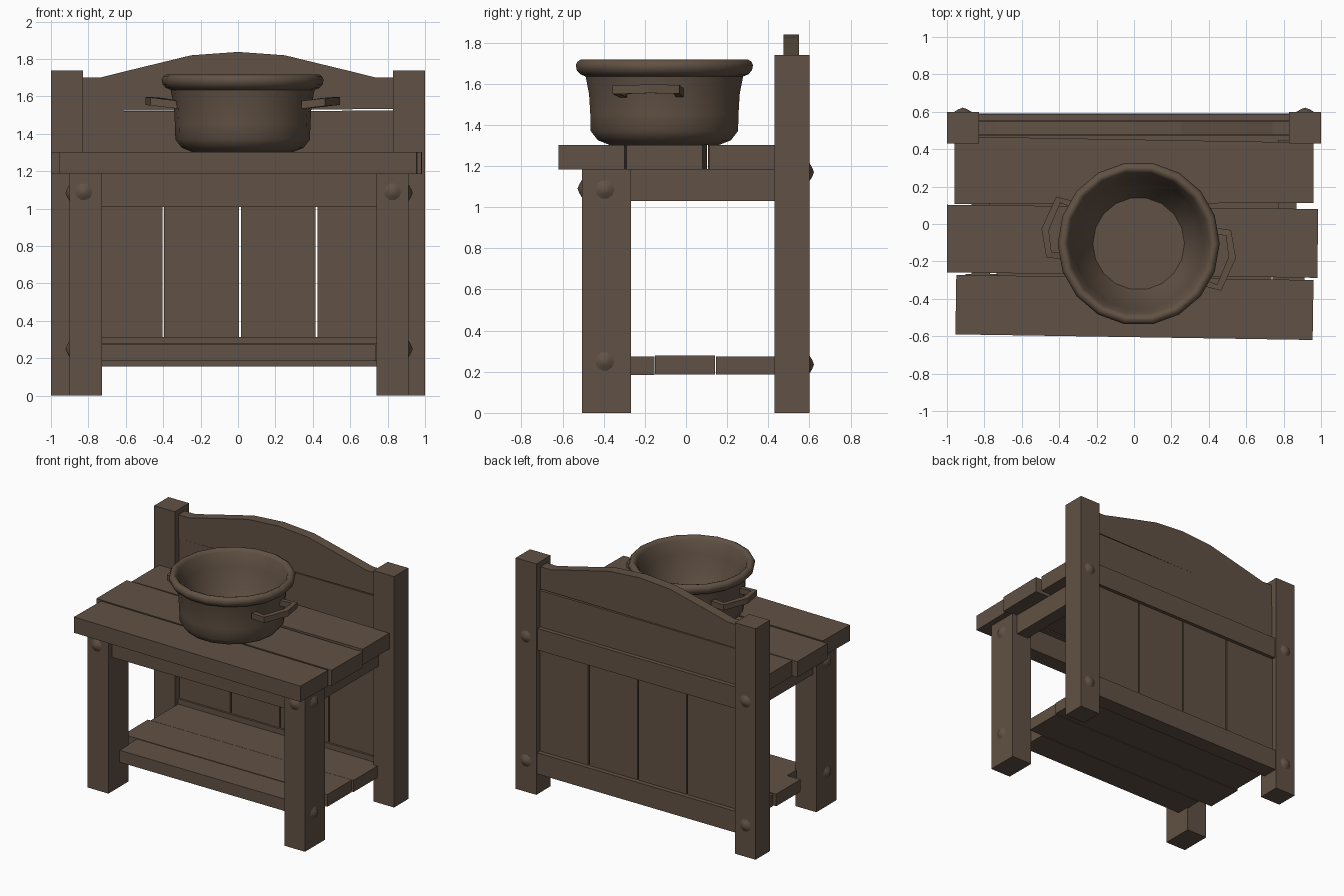
import bpy, bmesh, math
from mathutils import Vector

if "Cube" in bpy.data.objects:
    bpy.data.objects.remove(bpy.data.objects["Cube"])

wood = bpy.data.materials.new("dark brown wood")
wood.diffuse_color = (0.12, 0.083, 0.058, 1)
wood.use_nodes = True
wood.node_tree.nodes["Principled BSDF"].inputs["Base Color"].default_value = wood.diffuse_color


def finish(name, bm, smooth=None):
    bmesh.ops.recalc_face_normals(bm, faces=bm.faces)
    me = bpy.data.meshes.new(name)
    bm.to_mesh(me)
    bm.free()
    ob = bpy.data.objects.new(name, me)
    bpy.context.collection.objects.link(ob)
    me.materials.append(wood)
    if smooth:
        bpy.ops.object.select_all(action='DESELECT')
        ob.select_set(True)
        bpy.context.view_layer.objects.active = ob
        bpy.ops.object.shade_smooth_by_angle(angle=math.radians(smooth))
    return ob


def prism(name, pts, axis, a, b):
    """Extrude a 2D outline along y or z from a to b."""
    bm = bmesh.new()
    put = (lambda p, t: (p[0], t, p[1])) if axis == 'y' else (lambda p, t: (p[0], p[1], t))
    lo = [bm.verts.new(put(p, a)) for p in pts]
    hi = [bm.verts.new(put(p, b)) for p in pts]
    bm.faces.new(lo)
    bm.faces.new(hi)
    n = len(pts)
    for i in range(n):
        j = (i + 1) % n
        bm.faces.new((lo[i], lo[j], hi[j], hi[i]))
    return finish(name, bm)


def box(name, x0, x1, y0, y1, z0, z1):
    return prism(name, [(x0, y0), (x1, y0), (x1, y1), (x0, y1)], 'z', z0, z1)


def bolt(name, loc, direction):
    """Low pointed bolt head facing along direction."""
    bm = bmesh.new()
    rot = Vector(direction).to_track_quat('Z', 'Y')
    rings = []
    for r, h in ((0.046, 0.0), (0.024, 0.013)):
        rings.append([bm.verts.new(Vector(loc) + rot @ Vector(
            (r * math.cos(k * math.pi / 5), r * math.sin(k * math.pi / 5), h))) for k in range(10)])
    tip = bm.verts.new(Vector(loc) + rot @ Vector((0, 0, 0.022)))
    for k in range(10):
        m = (k + 1) % 10
        bm.faces.new((rings[0][k], rings[0][m], rings[1][m], rings[1][k]))
        bm.faces.new((rings[1][k], rings[1][m], tip))
    bm.faces.new(rings[0])
    finish(name, bm, 60)


# posts, legs, side aprons and bolts
for side, s in (("left", -1), ("right", 1)):
    xs = sorted((s * 0.828, s * 1.0))
    box(side + "_back_post", *xs, 0.43, 0.60, 0, 1.74)
    leg = (-0.90, -0.727) if s < 0 else (0.74, 0.912)
    outer = leg[0] if s < 0 else leg[1]
    box(side + "_front_leg", *leg, -0.505, -0.267, 0, 1.185)
    xs = sorted((s * 0.77, s * 0.87))
    box(side + "_side_apron", *xs, -0.30, 0.45, 1.03, 1.185)
    bolt(side + "_front_bolt", (s * 0.825, -0.505, 1.09), (0, -1, 0))
    for z in (0.25, 1.085):
        bolt(side + "_side_bolt", (outer, -0.395, z), (s, 0, 0))
    for z in (0.235, 1.17):
        bolt(side + "_back_bolt", (s * 0.915, 0.60, z), (0, 1, 0))

# front apron
box("front_apron", -0.75, 0.75, -0.46, -0.34, 1.01, 1.185)

# slightly crooked tabletop planks
planks = [
    [(-0.955, -0.59), (0.955, -0.62), (0.96, -0.30), (-0.95, -0.272)],
    [(-1.0, -0.258), (0.98, -0.288), (0.985, 0.08), (-1.0, 0.103)],
    [(-0.96, 0.108), (0.96, 0.112), (0.96, 0.435), (-0.96, 0.468)],
]
for p in planks:
    prism("tabletop_plank", p, 'z', 1.184, 1.303)

# lower shelf planks
box("shelf_front_plank", -0.735, 0.735, -0.37, -0.152, 0.185, 0.275)
box("shelf_middle_plank", -0.85, 0.85, -0.15, 0.14, 0.187, 0.278)
box("shelf_rear_plank", -0.83, 0.86, 0.147, 0.48, 0.187, 0.275)

# back: arched top board, middle board, two rails and slats
arch = [(-0.84, 1.522), (0.84, 1.533), (0.84, 1.70), (0.74, 1.70), (0.60, 1.735), (0.25, 1.82), (0, 1.838),
        (-0.25, 1.82), (-0.60, 1.735), (-0.74, 1.70), (-0.84, 1.70)]
prism("arched_back_board", arch, 'y', 0.475, 0.55)
prism("middle_back_board", [(-0.84, 1.25), (0.84, 1.25), (0.84, 1.524), (-0.84, 1.521)], 'y', 0.477, 0.556)
box("upper_back_rail", -0.84, 0.84, 0.47, 0.585, 1.085, 1.248)
box("bottom_back_rail", -0.84, 0.84, 0.47, 0.592, 0.155, 0.315)
edges = (-0.84, -0.40, 0.01, 0.42, 0.84)
for a, b in zip(edges, edges[1:]):
    box("back_slat", a + 0.005, b - 0.005, 0.485, 0.558, 0.29, 1.11)

# pot: lathed profile (radius, height), outside then inside
CX, CY, N = 0.025, -0.105, 18
profile = [(0.27, 1.303), (0.325, 1.325), (0.36, 1.37), (0.362, 1.45), (0.368, 1.55), (0.385, 1.635),
           (0.41, 1.645), (0.428, 1.665), (0.433, 1.69), (0.424, 1.708), (0.407, 1.718), (0.39, 1.712),
           (0.378, 1.695), (0.35, 1.60), (0.31, 1.45), (0.245, 1.34)]
bm = bmesh.new()
rings = [[bm.verts.new((CX + r * math.cos(2 * math.pi * k / N), CY + 1.01 * r * math.sin(2 * math.pi * k / N), z))
          for k in range(N)] for r, z in profile]
for p, q in zip(rings, rings[1:]):
    for k in range(N):
        m = (k + 1) % N
        bm.faces.new((p[k], p[m], q[m], q[k]))
bm.faces.new(rings[0])
bm.faces.new(rings[-1])
finish("pot", bm, 55)

# pot handles: flat strap along a bent path, repeated at 180 degrees
path = [Vector(p) for p in ((0.34, 0.075), (0.48, 0.058), (0.50, -0.075), (0.43, -0.235), (0.32, -0.20))]
heights = (1.555, 1.573, 1.575, 1.57, 1.555)
for name, s in (("right_pot_handle", 1), ("left_pot_handle", -1)):
    bm = bmesh.new()
    loops = []
    for i, p in enumerate(path):
        t = (path[min(i + 1, 4)] - path[max(i - 1, 0)]).normalized()
        n = Vector((-t.y, t.x)) * 0.02
        loops.append([bm.verts.new((CX + s * (p.x + e * n.x), CY + s * (p.y + e * n.y), heights[i] + h))
                      for e, h in ((-1, -0.021), (1, -0.021), (1, 0.021), (-1, 0.021))])
    for p, q in zip(loops, loops[1:]):
        for k in range(4):
            m = (k + 1) % 4
            bm.faces.new((p[k], p[m], q[m], q[k]))
    bm.faces.new(loops[0])
    bm.faces.new(loops[-1])
    finish(name, bm)
